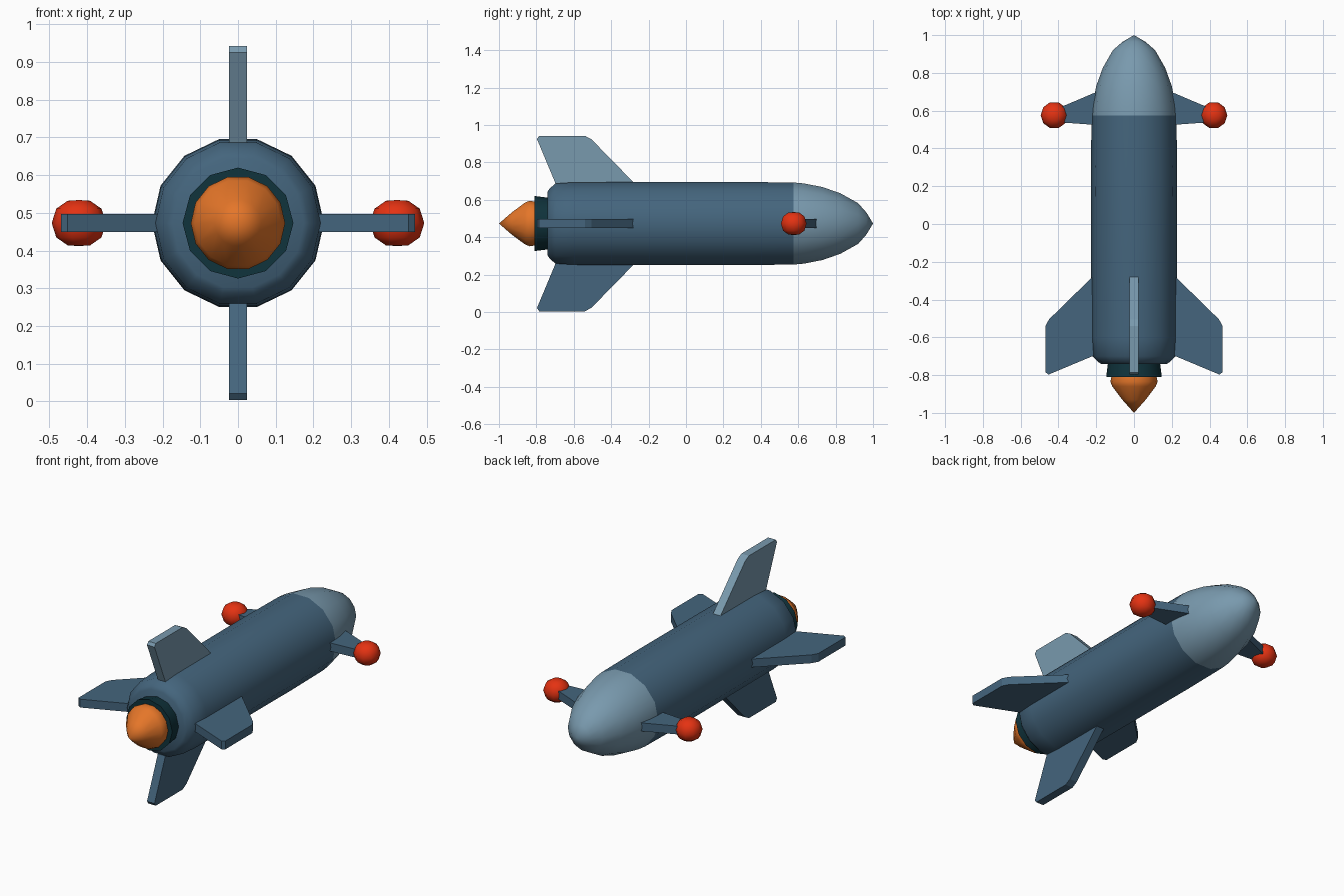
import bpy, bmesh, math
from mathutils import Matrix, Vector

cube = bpy.data.objects.get("Cube")
if cube:
    bpy.data.objects.remove(cube, do_unlink=True)

AXIS_Z = 0.473


def material(name, rgb):
    mat = bpy.data.materials.new(name)
    mat.use_nodes = True
    color = (*rgb, 1)
    mat.diffuse_color = color
    mat.node_tree.nodes["Principled BSDF"].inputs["Base Color"].default_value = color
    return mat


steel = material("steel blue", (0.058, 0.130, 0.205))
pale = material("pale blue", (0.19, 0.32, 0.42))
teal = material("dark teal", (0.005, 0.033, 0.045))
orange = material("flame orange", (0.78, 0.18, 0.022))
red = material("signal red", (0.78, 0.032, 0.006))


def finish(name, bm, mat, smooth=None):
    bmesh.ops.recalc_face_normals(bm, faces=bm.faces[:])
    mesh = bpy.data.meshes.new(name)
    bm.to_mesh(mesh)
    bm.free()
    mesh.materials.append(mat)
    obj = bpy.data.objects.new(name, mesh)
    bpy.context.collection.objects.link(obj)
    if smooth:
        bpy.ops.object.select_all(action='DESELECT')
        obj.select_set(True)
        bpy.context.view_layer.objects.active = obj
        bpy.ops.object.shade_smooth_by_angle(angle=math.radians(smooth))
    return obj


def lathe(name, profile, sides, mat, vertical=False, center=(0, 0, AXIS_Z), smooth=45):
    """Revolve (position, radius) points around the y axis, or the z axis."""
    bm = bmesh.new()
    rings = []
    for pos, rad in profile:
        ring = []
        for i in range(sides if rad else 1):
            a = 2 * math.pi * i / sides
            u, v = rad * math.cos(a), rad * math.sin(a)
            p = (u, v, pos) if vertical else (u, pos, v)
            ring.append(bm.verts.new(Vector(center) + Vector(p)))
        rings.append(ring)
    for a, b in zip(rings, rings[1:]):
        for i in range(sides):
            j = (i + 1) % sides
            if len(b) == 1:
                bm.faces.new((a[i], a[j], b[0]))
            elif len(a) == 1:
                bm.faces.new((a[0], b[j], b[i]))
            else:
                bm.faces.new((a[i], a[j], b[j], b[i]))
    for end in (rings[0], rings[-1]):
        if len(end) > 1:
            bm.faces.new(end)
    return finish(name, bm, mat, smooth)


def plate(name, outline, thickness, turn, mat):
    """Flat fin from (radius, y) points, turned about the body axis."""
    bm = bmesh.new()
    low = bm.faces.new([bm.verts.new((r, y, -thickness / 2)) for r, y in outline])
    top = bmesh.ops.extrude_face_region(bm, geom=[low])["geom"]
    bmesh.ops.translate(bm, vec=(0, 0, thickness),
                        verts=[g for g in top if isinstance(g, bmesh.types.BMVert)])
    bm.transform(Matrix.Translation((0, 0, AXIS_Z))
                 @ Matrix.Rotation(math.radians(turn), 4, 'Y'))
    return finish(name, bm, mat)


# Hull and nose
lathe("hull", [(-0.74, 0.175), (-0.73, 0.19), (-0.70, 0.219), (-0.60, 0.226),
               (0.28, 0.228), (0.575, 0.225)], 14, steel)
lathe("nose_cone", [(0.575, 0.225), (0.63, 0.22), (0.73, 0.2), (0.825, 0.166),
                    (0.92, 0.112), (0.965, 0.06), (1, 0)], 14, pale)

# Engine
lathe("nozzle", [(-0.81, 0.125), (-0.81, 0.147), (-0.735, 0.138)], 12, teal)
lathe("flame", [(-1, 0), (-0.93, 0.062), (-0.86, 0.115), (-0.835, 0.125),
                (-0.80, 0.118)], 14, orange)

# Tail fins, the upper one pale
fin = [(0.17, -0.16), (0.22, -0.28), (0.45, -0.505), (0.469, -0.54),
       (0.469, -0.785), (0.452, -0.797), (0.22, -0.70), (0.17, -0.68)]
fin[0] = (0.17, -0.28)
for name, turn, mat in (("left_fin", 0, steel), ("bottom_fin", 90, steel),
                        ("right_fin", 180, steel), ("top_fin", -90, pale)):
    plate(name, fin, 0.048, turn, mat)

# Front winglets with round tips
winglet = [(0.18, 0.705), (0.22, 0.69), (0.42, 0.605), (0.42, 0.54), (0.18, 0.523)]
ball = [(-0.061, 0), (-0.059, 0.03), (-0.038, 0.06), (0, 0.072),
        (0.038, 0.06), (0.059, 0.03), (0.061, 0)]
for side, sign, turn in (("left", 1, 0), ("right", -1, 180)):
    plate(side + "_winglet", winglet, 0.048, turn, steel)
    lathe(side + "_tip_ball", ball, 10, red, vertical=True,
          center=(sign * 0.422, 0.576, AXIS_Z), smooth=60)
